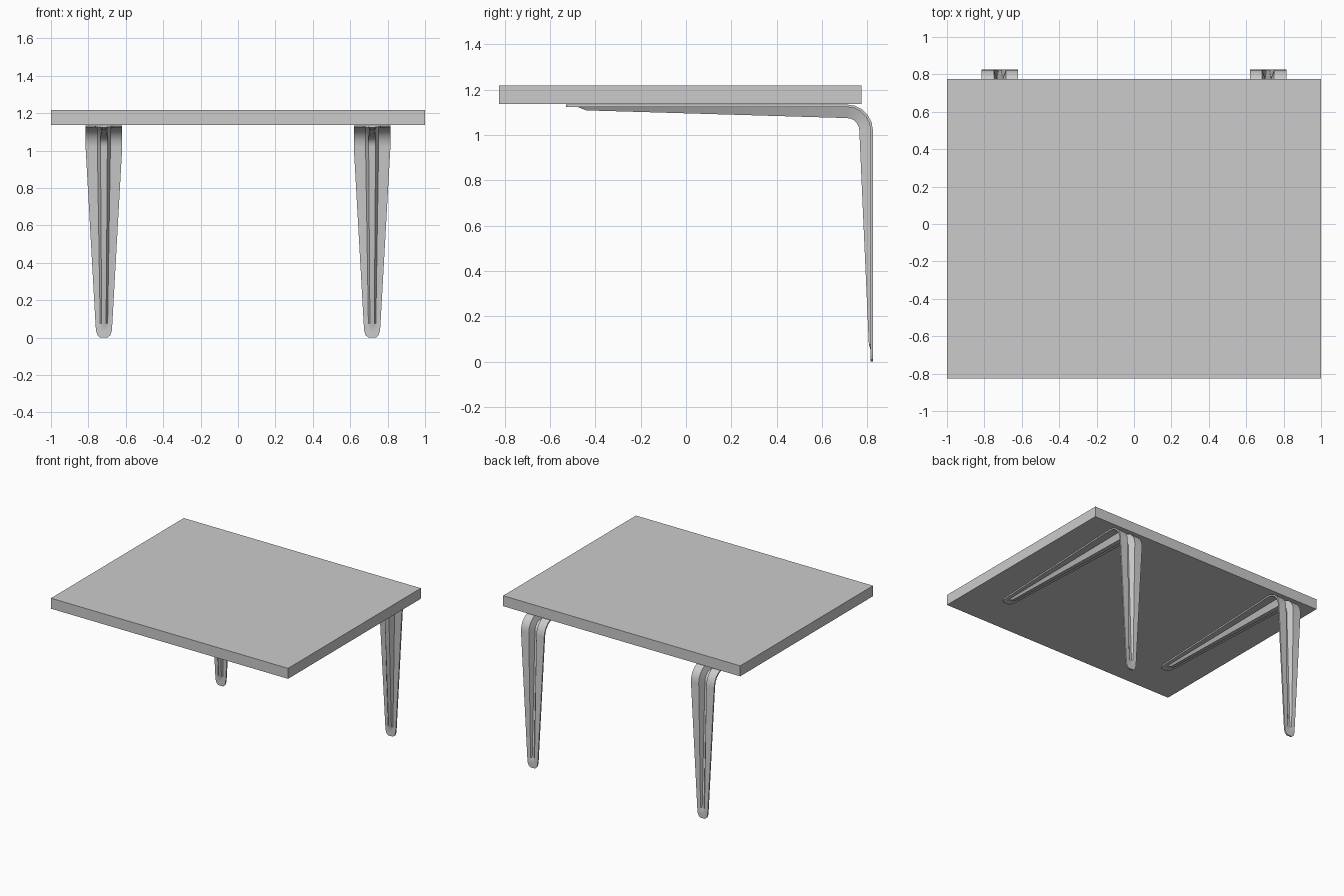
import bpy, bmesh, math

if "Cube" in bpy.data.objects:
    bpy.data.objects.remove(bpy.data.objects["Cube"])

T = 0.011          # sheet thickness
CY, CZ, R = 0.71, 1.02, 0.115   # bend centre and outer radius


def finish(name, bm):
    bmesh.ops.recalc_face_normals(bm, faces=bm.faces)
    me = bpy.data.meshes.new(name)
    bm.to_mesh(me)
    bm.free()
    ob = bpy.data.objects.new(name, me)
    bpy.context.collection.objects.link(ob)
    return ob


def stations():
    """(y, z, inward normal angle, half width, groove half width, rib depth)"""
    out = []
    # arm under the shelf, tip to bend
    for y, w, g, d in ((-0.53, 0.02, 0.01, T), (-0.52, 0.034, 0.012, T),
                       (-0.495, 0.043, 0.014, T), (-0.475, 0.045, 0.015, T + 0.001),
                       (-0.44, 0.047, 0.017, 0.026)):
        out.append((y, CZ + R, -90, w, g, d))
    # rounded bend
    for i in range(6):
        a = 90 - 18 * i
        r = math.radians(a)
        out.append((CY + R * math.cos(r), CZ + R * math.sin(r), a - 180, 0.098, 0.032, 0.06))
    # upright leg, bend to foot
    for z, w, g, d in ((0.075, 0.045, 0.017, 0.018), (0.06, 0.044, 0.015, T + 0.001),
                       (0.035, 0.042, 0.014, T), (0.012, 0.034, 0.012, T),
                       (0.0, 0.02, 0.01, T)):
        out.append((CY + R, z, 180, w, g, d))
    return out


def bracket(name, x):
    # pressed sheet section lofted along the bent path
    bm = bmesh.new()
    rings = []
    for y, z, a, w, g, d in stations():
        ny, nz = math.cos(math.radians(a)), math.sin(math.radians(a))
        b = g * 0.45
        half = [(w, 0), (g, 0), (b, d - T)]
        inner = [(b + 0.004, d), (g + 0.003, T), (w, T)]
        sec = ([(-p, q) for p, q in half] + half[::-1]
               + inner[::-1] + [(-p, q) for p, q in inner])
        rings.append([bm.verts.new((x + p, y + ny * q, z + nz * q)) for p, q in sec])
    n = len(rings[0])
    for r0, r1 in zip(rings, rings[1:]):
        for i in range(n):
            j = (i + 1) % n
            bm.faces.new((r0[i], r0[j], r1[j], r1[i]))
    # end caps, strip by strip across the sheet
    for r in (rings[0], rings[-1]):
        for i in range(5):
            bm.faces.new((r[i], r[i + 1], r[10 - i], r[11 - i]))
    ob = finish(name, bm)
    bpy.context.view_layer.objects.active = ob
    ob.select_set(True)
    bpy.ops.object.shade_smooth_by_angle(angle=math.radians(30))
    ob.select_set(False)


# shelf board
bm = bmesh.new()
bmesh.ops.create_cube(bm, size=1)
bmesh.ops.scale(bm, vec=(2.0, 1.6, 0.08), verts=bm.verts)
bmesh.ops.translate(bm, vec=(0, -0.025, 1.178), verts=bm.verts)
finish("shelf_board", bm)

# pair of brackets
for side, sx in (("left", -1), ("right", 1)):
    bracket(side + "_bracket", sx * 0.717)
